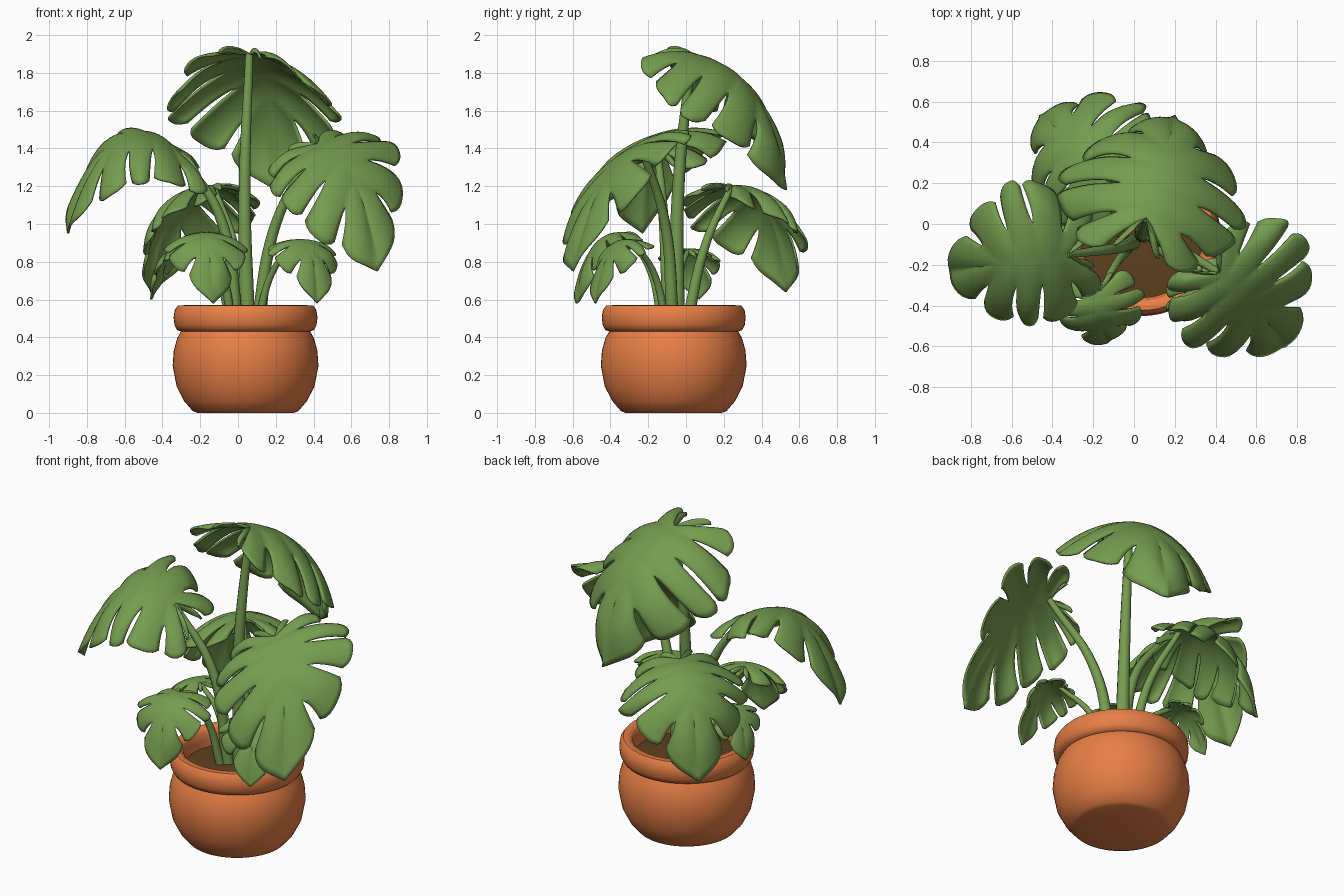
import bpy
import bmesh
import math
import random
from mathutils import Vector

random.seed(4)
if "Cube" in bpy.data.objects:
    bpy.data.objects.remove(bpy.data.objects["Cube"], do_unlink=True)


def material(name, rgb):
    mat = bpy.data.materials.new(name)
    mat.use_nodes = True
    mat.diffuse_color = (*rgb, 1)
    mat.node_tree.nodes["Principled BSDF"].inputs["Base Color"].default_value = (*rgb, 1)
    return mat


GREEN = material("leaf green", (0.178, 0.335, 0.08))
CLAY = material("terracotta", (0.84, 0.222, 0.064))
SOIL = material("soil brown", (0.115, 0.054, 0.013))
POT_CENTRE = Vector((0.04, -0.065, 0))


def select_only(obj):
    bpy.ops.object.select_all(action="DESELECT")
    obj.select_set(True)
    bpy.context.view_layer.objects.active = obj


def finish(name, bm, mat, angle=50):
    bmesh.ops.remove_doubles(bm, verts=bm.verts, dist=0.0004)
    bmesh.ops.recalc_face_normals(bm, faces=bm.faces)
    mesh = bpy.data.meshes.new(name)
    bm.to_mesh(mesh)
    bm.free()
    obj = bpy.data.objects.new(name, mesh)
    bpy.context.collection.objects.link(obj)
    mesh.materials.append(mat)
    select_only(obj)
    bpy.ops.object.shade_smooth_by_angle(angle=math.radians(angle))
    return obj


def lathe(name, profile, mat):
    bm = bmesh.new()
    verts = [bm.verts.new(POT_CENTRE + Vector((r, 0, z))) for r, z in profile]
    edges = [bm.edges.new(pair) for pair in zip(verts, verts[1:])]
    bmesh.ops.spin(bm, geom=verts + edges, cent=POT_CENTRE, axis=(0, 0, 1),
                   angle=math.tau, steps=56)
    return finish(name, bm, mat)


def stem(name, points, thick, thin):
    curve = bpy.data.curves.new(name, "CURVE")
    curve.dimensions = "3D"
    curve.bevel_depth = 1
    curve.bevel_resolution = 3
    curve.use_fill_caps = True
    spline = curve.splines.new("BEZIER")
    spline.bezier_points.add(len(points) - 1)
    for i, (knot, co) in enumerate(zip(spline.bezier_points, points)):
        knot.co = co
        knot.handle_left_type = knot.handle_right_type = "AUTO"
        knot.radius = thick + (thin - thick) * i / (len(points) - 1)
    obj = bpy.data.objects.new(name, curve)
    bpy.context.collection.objects.link(obj)
    curve.materials.append(GREEN)
    select_only(obj)
    bpy.ops.object.convert(target="MESH")
    bpy.ops.object.shade_smooth_by_angle(angle=math.radians(60))


# Half outline of a leaf: (along midrib, sideways), from the stem notch to the tip
OUTLINE = [Vector(p) for p in (
    (-0.02, 0.03), (-0.21, 0.26), (-0.19, 0.64), (0.06, 0.94),
    (0.38, 1.0), (0.66, 0.82), (0.87, 0.45), (1.0, 0.0))]


def outline(s):
    f = min(max(s, 0), 1) * (len(OUTLINE) - 1)
    i = min(int(f), len(OUTLINE) - 2)
    f -= i
    a, b, c, d = [OUTLINE[min(max(i + k, 0), len(OUTLINE) - 1)] for k in (-1, 0, 1, 2)]
    return b + f * ((c - a) / 2 + f * (a - 2.5 * b + 2 * c - d / 2
                                       + f * (1.5 * b - 1.5 * c + (d - a) / 2)))


def leaf(name, base, bend, tip, width, droop, roll, lobes=6, rows=16, cols=8):
    base, bend, tip = Vector(base), Vector(bend), Vector(tip)
    heading = tip - base
    side = Vector((heading.y, -heading.x, 0)).normalized()
    side = side * math.cos(roll) + Vector((0, 0, math.sin(roll)))

    def place(u, v, lift):
        # Bend the flat leaf along its midrib and let its sides hang
        w = max(u, 0)
        spot = base * (1 - w) ** 2 + bend * 2 * w * (1 - w) + tip * w * w
        tangent = 2 * (1 - w) * (bend - base) + 2 * w * (tip - bend)
        up = side.cross(tangent).normalized()
        if u < 0:
            spot = spot + tangent * u
        sag = lift - droop * abs(v) ** 1.8
        return spot + side * v * width + up * sag * width

    bm = bmesh.new()
    for sign in (-1, 1):
        slits = [random.uniform(0.4, 0.58) for _ in range(lobes + 1)]
        slits[lobes - 1] = 0.6
        for k in range(lobes):
            curl = random.uniform(-0.8, 0.1)
            grid = []
            for c in range(cols + 1):
                q = 2 * c / cols - 1
                joined = (k == 0 and q < 0) or (k == lobes - 1 and q > 0)
                reach = 1 if joined else 1 - 0.1 * abs(q) ** 3
                start = slits[k + (q > 0)]
                column = []
                for r in range(rows + 1):
                    t = r / rows
                    open_t = max(0, (t - start) / (1 - start))
                    gap = 0 if joined else 0.3 * open_t ** 0.5 * (1 - 0.4 * open_t)
                    s = (k + 0.5 + 0.5 * q * (1 - gap)) / lobes
                    root = 0.68 * max(0, (s - 0.24) / 0.76) ** 1.25
                    edge = outline(s)
                    x = t * reach
                    u = root + (edge.x - root) * (0.55 * x + 0.45 * x * x)
                    lift = 0.06 * t * (1 - q * q) + curl * max(0, t - 0.6) ** 2
                    if joined:
                        lift *= 1 - q * q
                    column.append(bm.verts.new(place(u, sign * edge.y * x, lift)))
                grid.append(column)
            for left, right in zip(grid, grid[1:]):
                for r in range(rows):
                    quad = [left[r], right[r], right[r + 1], left[r + 1]]
                    bm.faces.new(quad[::sign])
    bmesh.ops.dissolve_degenerate(bm, dist=0.0003, edges=bm.edges)
    obj = finish(name, bm, GREEN, 60)
    thick = obj.modifiers.new("thickness", "SOLIDIFY")
    thick.thickness = 0.012
    thick.offset = 0


# Pot with rolled rim, and soil inside
lathe("pot", [(0, 0), (0.255, 0), (0.28, 0.01), (0.325, 0.062), (0.365, 0.14),
              (0.386, 0.25), (0.38, 0.33), (0.362, 0.395), (0.342, 0.432),
              (0.362, 0.438), (0.376, 0.465), (0.381, 0.505), (0.375, 0.545),
              (0.358, 0.568), (0.325, 0.57), (0.305, 0.55), (0.295, 0.5),
              (0.295, 0.42)], CLAY)
lathe("soil", [(0, 0.475), (0.15, 0.472), (0.3, 0.455)], SOIL)

# Each plant shoot: stem foot, stem middle, leaf base, leaf bend, leaf tip,
# half width, side droop, roll, stem thickness
SHOOTS = {
    "top": ((0.05, -0.05, 0.44), (0.035, -0.04, 1.2), (0.06, 0.03, 1.9),
            (0.19, 0.45, 1.81), (0.2, 0.53, 1.18), 0.47, 0.62, 0.0, 0.043),
    "left": ((0.1, -0.07, 0.44), (0.2, -0.11, 1.0), (0.42, -0.24, 1.42),
             (0.64, -0.44, 1.38), (0.74, -0.6, 0.75), 0.42, 0.24, -0.36, 0.037),
    "right": ((0.0, -0.09, 0.44), (-0.1, -0.12, 1.05), (-0.33, -0.15, 1.39),
              (-0.7, -0.2, 1.66), (-0.9, -0.23, 0.95), 0.38, 0.32, 0.33, 0.036),
    "back": ((0.02, 0.0, 0.44), (-0.02, 0.1, 0.88), (-0.13, 0.24, 1.2),
             (-0.38, 0.48, 1.22), (-0.46, 0.53, 0.64), 0.37, 0.52, 0.0, 0.032),
    "small_front": ((-0.03, -0.12, 0.44), (-0.09, -0.2, 0.78), (-0.17, -0.33, 0.95),
                    (-0.16, -0.53, 0.97), (-0.13, -0.58, 0.58), 0.22, 0.36, 0.0, 0.026),
    "small_left": ((0.1, -0.1, 0.44), (0.18, -0.17, 0.74), (0.31, -0.28, 0.91),
                   (0.4, -0.42, 0.95), (0.42, -0.48, 0.58), 0.2, 0.3, 0.0, 0.024),
    "small_right": ((-0.04, -0.05, 0.44), (-0.12, -0.03, 0.74), (-0.27, 0.01, 0.86),
                    (-0.42, 0.03, 0.9), (-0.46, 0.07, 0.6), 0.17, 0.3, 0.0, 0.024),
}
for name, (foot, middle, base, bend, tip, width, droop, roll, girth) in SHOOTS.items():
    stem(name + "_stem", [foot, middle, base], girth, girth * 0.5)
    leaf(name + "_leaf", base, bend, tip, width, droop, roll,
         lobes=6 if width > 0.3 else 5)
